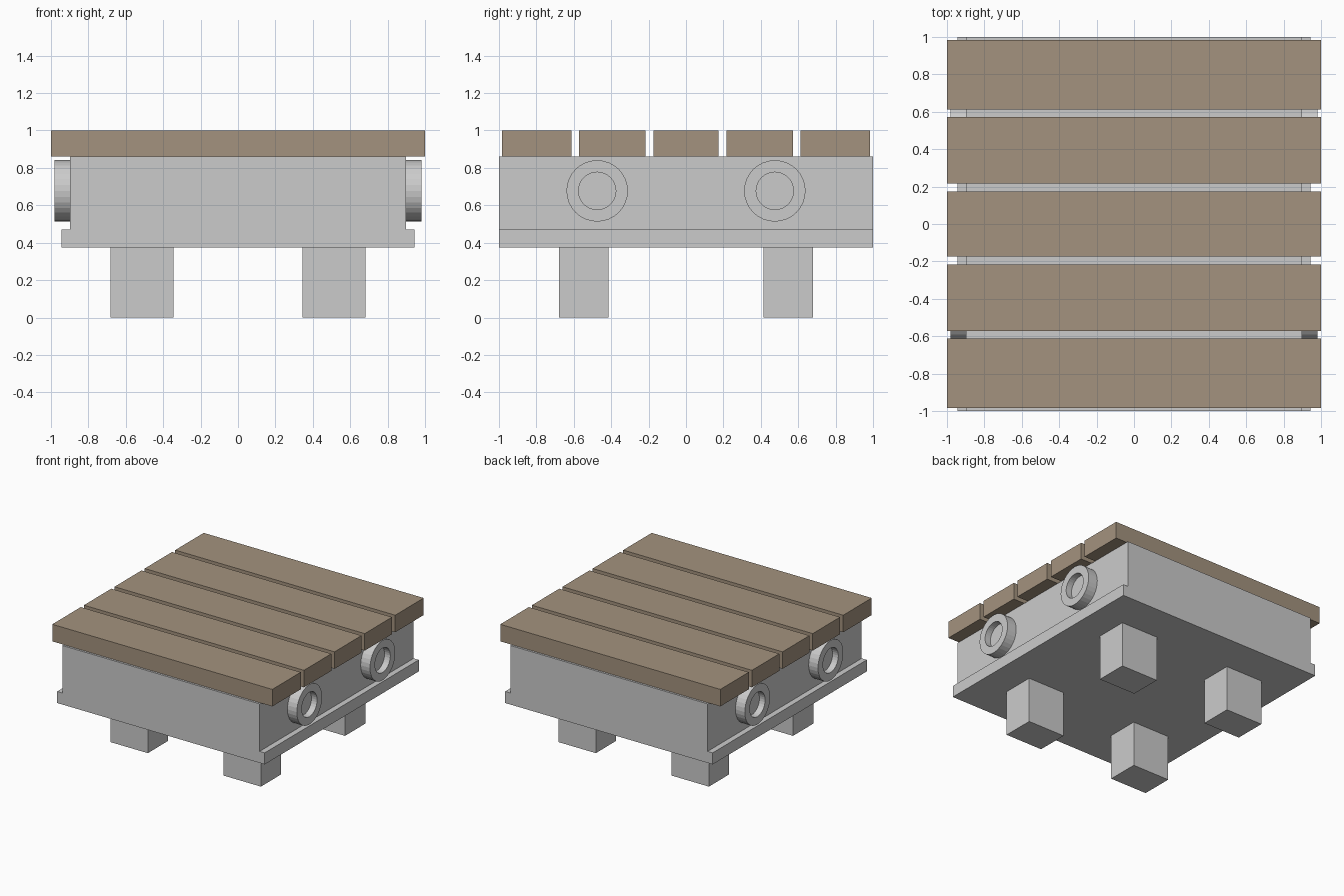
import bpy, bmesh
from math import cos, sin, tau

if "Cube" in bpy.data.objects:
    bpy.data.objects.remove(bpy.data.objects["Cube"])

wood = bpy.data.materials.new("brown_wood")
wood.diffuse_color = (0.37, 0.29, 0.21, 1)
wood.use_nodes = True
wood.node_tree.nodes["Principled BSDF"].inputs["Base Color"].default_value = wood.diffuse_color


def add_object(name, bm, mat=None):
    bmesh.ops.recalc_face_normals(bm, faces=bm.faces)
    mesh = bpy.data.meshes.new(name)
    bm.to_mesh(mesh)
    bm.free()
    ob = bpy.data.objects.new(name, mesh)
    bpy.context.collection.objects.link(ob)
    if mat:
        mesh.materials.append(mat)
    return ob


def box(name, lo, hi, mat=None):
    bm = bmesh.new()
    bmesh.ops.create_cube(bm, size=1)
    for v in bm.verts:
        v.co = [(a + b) / 2 + c * (b - a) for a, b, c in zip(lo, hi, v.co)]
    return add_object(name, bm, mat)


def round_buffer(name, side, y, z, sides=32):
    # Stepped profile (distance out, radius) turned about the x axis
    profile = [(0.89, 0.164), (0.982, 0.164), (0.982, 0.1), (0.93, 0.1)]
    bm = bmesh.new()
    rings = [[bm.verts.new((side * x, y + r * cos(tau * i / sides), z + r * sin(tau * i / sides)))
              for i in range(sides)] for x, r in profile]
    for a, b in zip(rings, rings[1:]):
        for i in range(sides):
            j = (i + 1) % sides
            bm.faces.new((a[i], a[j], b[j], b[i]))
    bm.faces.new(rings[0])
    bm.faces.new(rings[-1])
    return add_object(name, bm)


# Main body and the wider plate under it
box("body", (-0.897, -1, 0.47), (0.897, 1, 0.86))
box("base_plate", (-0.943, -1, 0.375), (0.943, 1, 0.47))

# Top planks, separated by narrow gaps
for i, (y0, y1) in enumerate([(-0.983, -0.613), (-0.572, -0.217), (-0.175, 0.175),
                              (0.217, 0.572), (0.613, 0.983)]):
    box(f"plank_{i + 1}", (-1, y0, 0.86), (1, y1, 1), wood)

# Four feet and four round side buffers
for sx, xn in ((-1, "left"), (1, "right")):
    for sy, yn in ((-1, "front"), (1, "back")):
        cx, cy = sx * 0.514, sy * 0.546
        box(f"{yn}_{xn}_foot", (cx - 0.169, cy - 0.132, 0), (cx + 0.169, cy + 0.132, 0.375))
        round_buffer(f"{yn}_{xn}_buffer", sx, sy * 0.475, 0.677)
